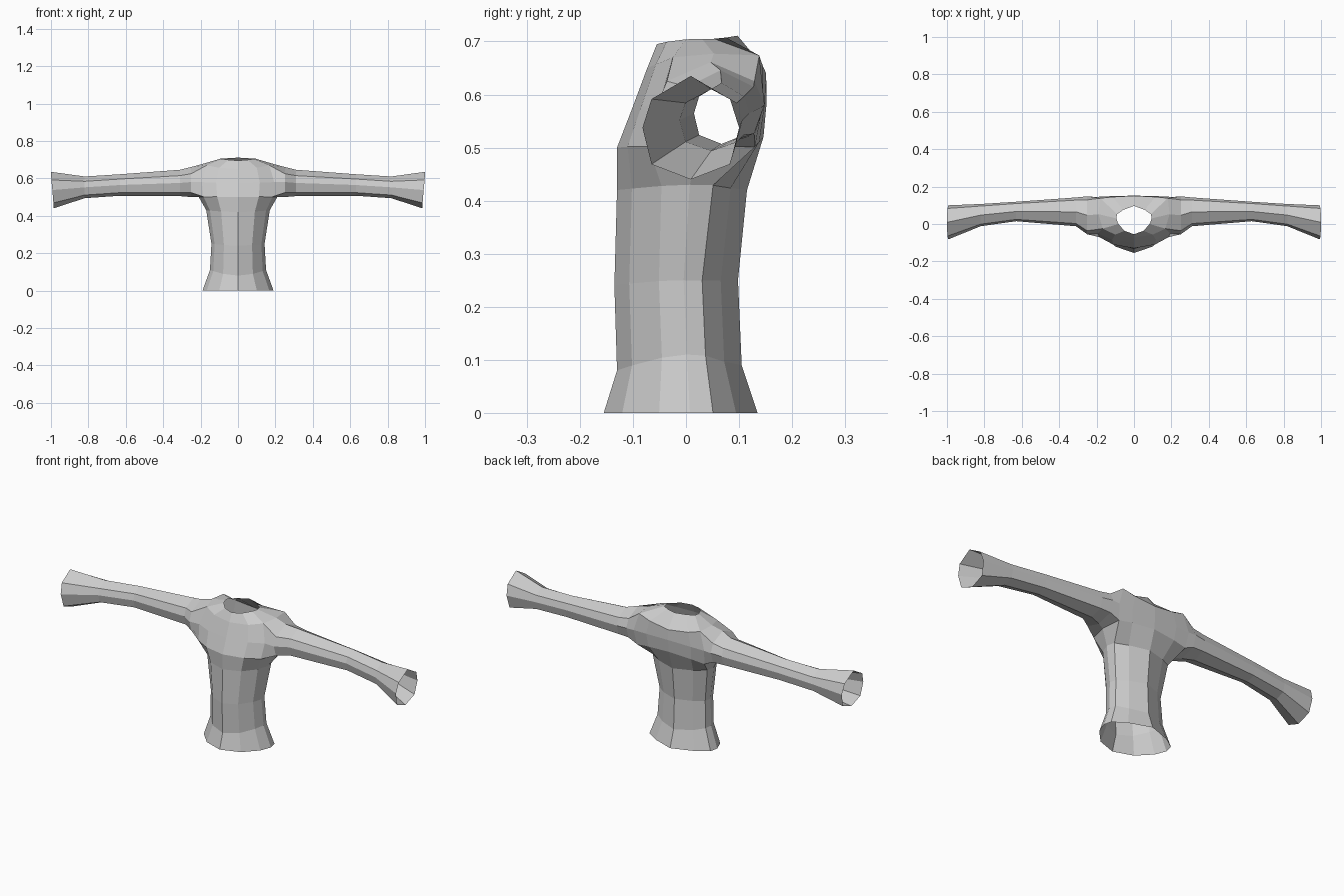
import bpy, bmesh, math

cube = bpy.data.objects.get("Cube")
if cube:
    bpy.data.objects.remove(cube, do_unlink=True)

# Fabric material
fabric = bpy.data.materials.new("grey fabric")
fabric.use_nodes = True
grey = (0.6, 0.6, 0.6, 1)
fabric.diffuse_color = grey
fabric.node_tree.nodes["Principled BSDF"].inputs["Base Color"].default_value = grey

# Half cross-section of the body, front centre to back centre: (width share, depth share)
SECTION = [(0, 0), (0.53, 0.12), (0.88, 0.36), (1, 0.56), (0.95, 0.71), (0.6, 0.86), (0, 1)]
SIDES = 12

# Body rows: half width, front y, back y, front z, side z, back z, flatness of chest and back
BODY = [
    (0.19, -0.155, 0.135, 0, 0, 0, 0),                  # hem
    (0.15, -0.13, 0.105, 0.08, 0.11, 0.09, 0),
    (0.142, -0.135, 0.098, 0.24, 0.25, 0.25, 0),        # waist
    (0.17, -0.13, 0.115, 0.42, 0.43, 0.42, 0.1),
    (0.21, -0.13, 0.146, 0.5, 0.5, 0.52, 0.8),          # underarm
    (0.22, -0.101, 0.152, 0.575, 0.58, 0.585, 0.9),     # chest
    (0.19, -0.073, 0.151, 0.65, 0.677, 0.64, 0.8),      # shoulder
    (0.095, -0.055, 0.097, 0.695, 0.705, 0.711, 0),     # neck opening
]
UNDERARM, CHEST, SHOULDER = 4, 5, 6

# Sleeve rows: x, front y, back y, bottom z, top z, inward lean of the lower edge
SLEEVE = [
    (0.25, -0.055, 0.148, 0.5, 0.661, 0),
    (0.31, -0.012, 0.142, 0.505, 0.646, 0),
    (0.63, 0.015, 0.119, 0.507, 0.622, 0),
    (0.82, -0.012, 0.107, 0.494, 0.61, 0),
    (1.0, -0.082, 0.1, 0.44, 0.635, 0.015),
]


def body_ring(bm, width, front, back, z_front, z_side, z_back, flat):
    ring = []
    for i in range(SIDES):
        side = 1 if i <= 6 else -1
        across, depth = SECTION[i if i <= 6 else SIDES - i]
        z_mid = z_front + (z_back - z_front) * depth
        z = z_mid + (z_side - z_mid) * across ** 2
        if depth < 0.5:
            depth *= 1 - flat / 2
        elif depth > 0.6:
            depth += (1 - depth) * flat
        ring.append(bm.verts.new((side * across * width, front + (back - front) * depth, z)))
    return ring


def sleeve_ring(bm, side, x, front, back, low, high, lean):
    # Eight points from the bottom, round the front, over the top
    ring = []
    for i in range(8):
        a = math.tau * i / 8
        s, c = math.sin(a), math.cos(a)
        y = (front + back) / 2 - math.copysign(abs(s) ** 0.6, s) * (back - front) / 2
        rise = -c if c > 0 else abs(c) ** 1.7
        z = (low + high) / 2 + rise * (high - low) / 2
        ring.append(bm.verts.new((side * (x - lean * (1 + c) / 2), y, z)))
    return ring


def bridge(bm, lower, upper, skip=()):
    n = len(lower)
    for i in range(n):
        if i not in skip:
            j = (i + 1) % n
            bm.faces.new((lower[i], lower[j], upper[j], upper[i]))


bm = bmesh.new()

# Body, leaving an armhole on each side
rows = [body_ring(bm, *r) for r in BODY]
for k in range(len(rows) - 1):
    skip = (2, 3, 8, 9) if k in (UNDERARM, CHEST) else ()
    bridge(bm, rows[k], rows[k + 1], skip)

# Sleeves growing out of the armholes
a, b, c = rows[UNDERARM], rows[CHEST], rows[SHOULDER]
for side, f, m, r in ((1, 2, 3, 4), (-1, 10, 9, 8)):
    loop = [a[m], a[f], b[f], c[f], c[m], c[r], b[r], a[r]]
    for row in SLEEVE:
        ring = sleeve_ring(bm, side, *row)
        bridge(bm, loop, ring)
        loop = ring

# Tidy up: unused armhole centres and consistent facing
bmesh.ops.delete(bm, geom=[v for v in bm.verts if not v.link_faces], context="VERTS")
bmesh.ops.recalc_face_normals(bm, faces=bm.faces[:])

mesh = bpy.data.meshes.new("shirt")
bm.to_mesh(mesh)
bm.free()
mesh.materials.append(fabric)
shirt = bpy.data.objects.new("shirt", mesh)
bpy.context.collection.objects.link(shirt)
